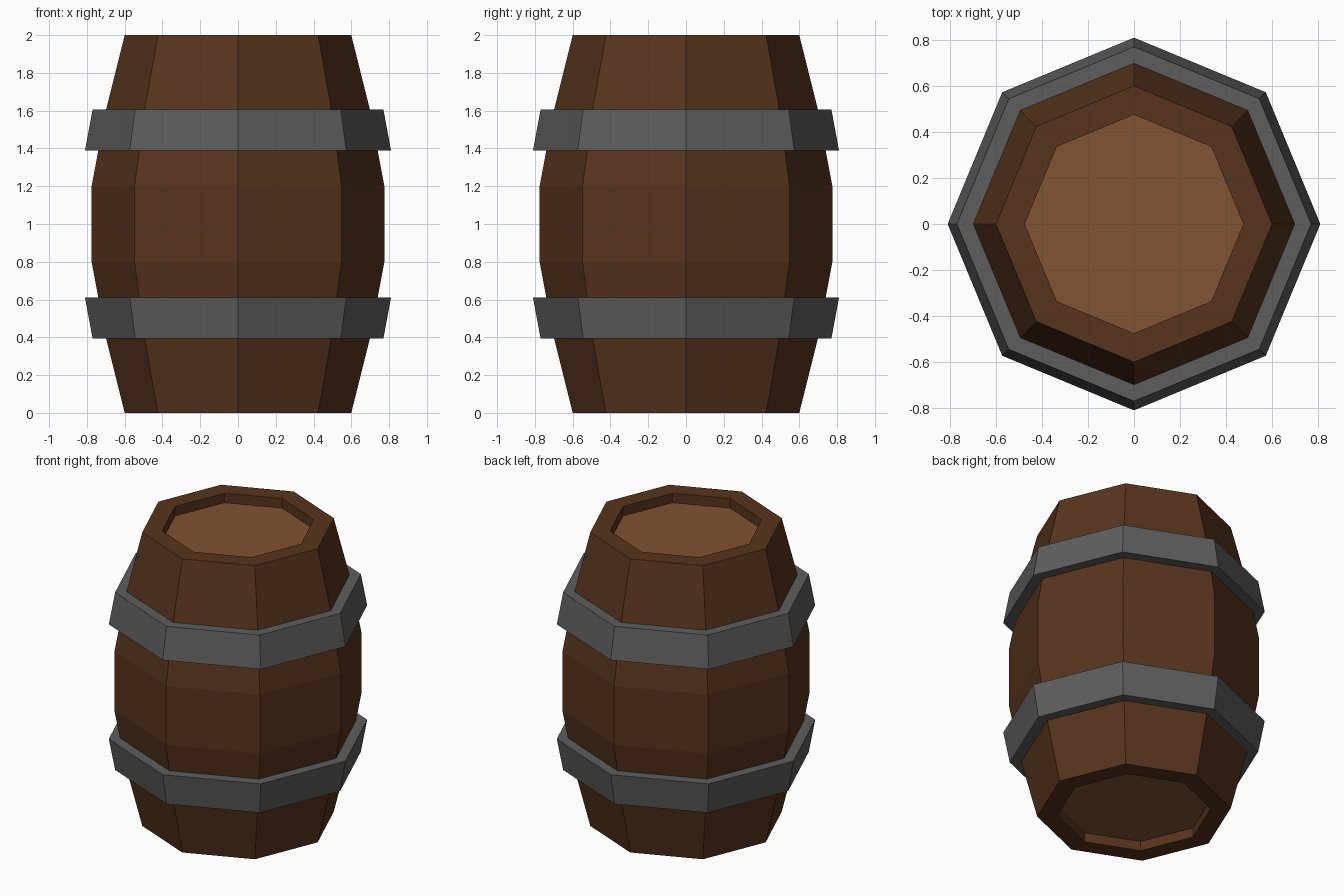
import bpy, bmesh
from math import cos, sin, tau

if "Cube" in bpy.data.objects:
    bpy.data.objects.remove(bpy.data.objects["Cube"])

SIDES = 8


def material(name, rgb):
    mat = bpy.data.materials.new(name)
    mat.diffuse_color = (*rgb, 1)
    mat.use_nodes = True
    mat.node_tree.nodes["Principled BSDF"].inputs["Base Color"].default_value = mat.diffuse_color
    return mat


def lathe(name, profile, mats, closed=False):
    """Revolve (radius, z) points into an eight-sided flat-shaded object.
    Open profiles get end caps that use the last material."""
    bm = bmesh.new()
    rings = [[bm.verts.new((r * cos(tau * i / SIDES), r * sin(tau * i / SIDES), z))
              for i in range(SIDES)] for r, z in profile]
    pairs = list(zip(rings, rings[1:]))
    if closed:
        pairs.append((rings[-1], rings[0]))
    for a, b in pairs:
        for i in range(SIDES):
            j = (i + 1) % SIDES
            bm.faces.new((a[i], a[j], b[j], b[i]))
    if not closed:
        for ring in (rings[0], rings[-1]):
            bm.faces.new(ring).material_index = len(mats) - 1
    bmesh.ops.recalc_face_normals(bm, faces=bm.faces)
    mesh = bpy.data.meshes.new(name)
    bm.to_mesh(mesh)
    bm.free()
    for mat in mats:
        mesh.materials.append(mat)
    obj = bpy.data.objects.new(name, mesh)
    bpy.context.collection.objects.link(obj)
    return obj


stave_wood = material("stave_wood", (0.095, 0.034, 0.012))
head_wood = material("head_wood", (0.22, 0.085, 0.033))
iron = material("iron", (0.11, 0.11, 0.11))

# Bulging body with a recessed head at each end (lower half, then mirrored)
half = [(0.475, 0.065), (0.475, 0), (0.6, 0), (0.7, 0.4), (0.775, 0.8)]
body = half + [(r, 2 - z) for r, z in reversed(half)]
lathe("barrel_body", body, [stave_wood, head_wood])

# Two tapered hoops, wider towards the belly, seated just inside the staves
hoop = [(0.69, 0.395), (0.77, 0.395), (0.81, 0.61), (0.73, 0.61)]
lathe("lower_hoop", hoop, [iron], closed=True)
lathe("upper_hoop", [(r, 2 - z) for r, z in hoop], [iron], closed=True)
